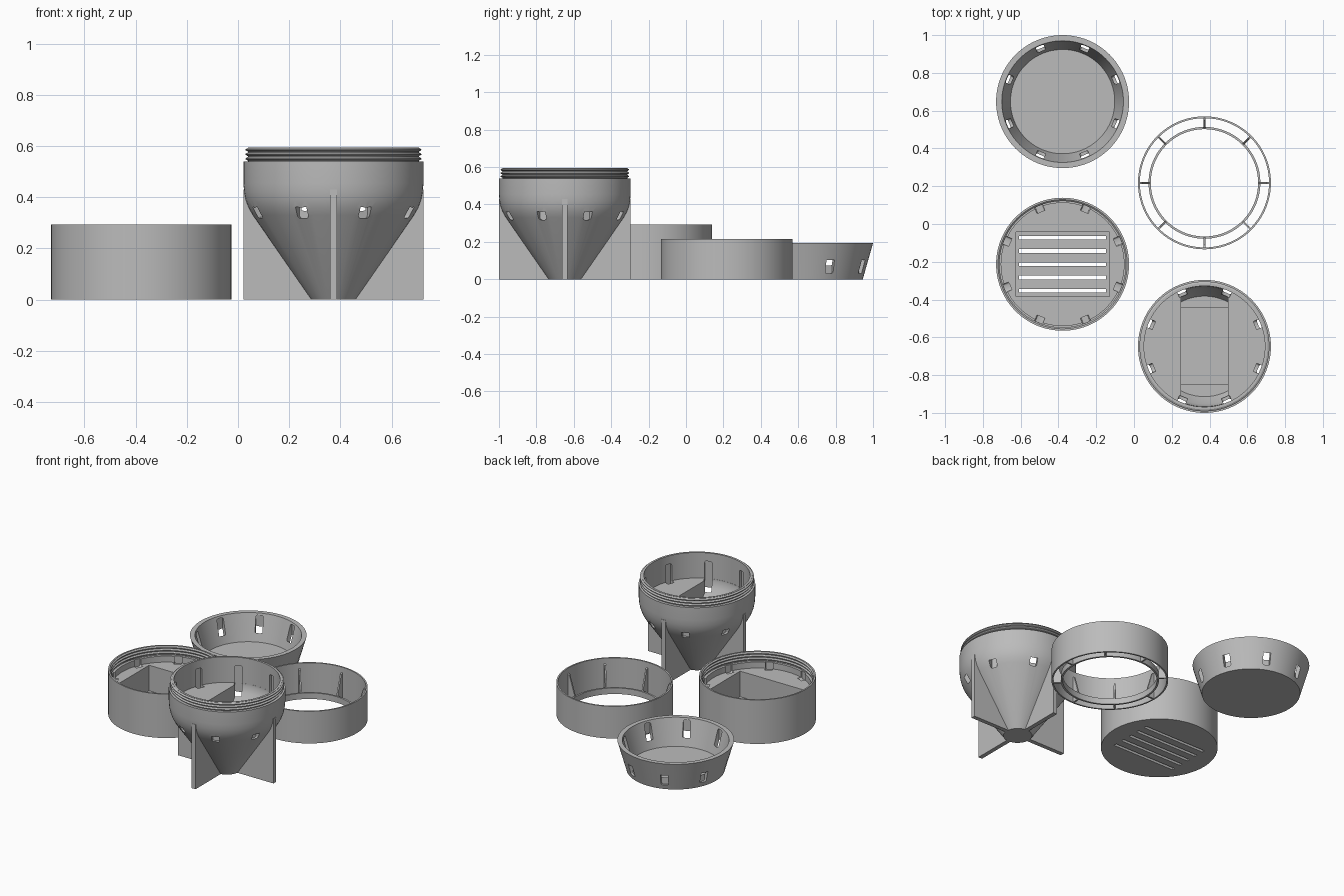
import bpy, bmesh, math
from mathutils import Matrix, Vector

cube = bpy.data.objects.get("Cube")
if cube:
    bpy.data.objects.remove(cube, do_unlink=True)

grey = bpy.data.materials.new("plain grey")
grey.use_nodes = True
colour = (0.5, 0.5, 0.5, 1)
grey.diffuse_color = colour
grey.node_tree.nodes["Principled BSDF"].inputs["Base Color"].default_value = colour

R = 0.352          # shared outer radius
EIGHTH = math.pi / 4


def make(name, bm, centre):
    bmesh.ops.recalc_face_normals(bm, faces=bm.faces)
    me = bpy.data.meshes.new(name)
    bm.to_mesh(me)
    bm.free()
    me.materials.append(grey)
    ob = bpy.data.objects.new(name, me)
    ob.location = (*centre, 0)
    bpy.context.collection.objects.link(ob)
    return ob


def lathe(name, profile, centre, closed=False):
    """Spin an (r, z) profile; closed profiles make rings."""
    bm = bmesh.new()
    vs = [bm.verts.new((r, 0, z)) for r, z in profile]
    pairs = list(zip(vs, vs[1:])) + ([(vs[-1], vs[0])] if closed else [])
    es = [bm.edges.new(p) for p in pairs]
    bmesh.ops.spin(bm, geom=vs + es, cent=(0, 0, 0), axis=(0, 0, 1),
                   angle=math.tau, steps=96)
    bmesh.ops.remove_doubles(bm, verts=bm.verts, dist=1e-5)
    return make(name, bm, centre)


def add_box(bm, lo, hi, round_off=0, turn=0):
    """Box between two corners, optionally rounded across x and turned about z."""
    lo, hi = Vector(lo), Vector(hi)
    vs = bmesh.ops.create_cube(bm, size=1)["verts"]
    for v in vs:
        v.co = Vector(a * b for a, b in zip(v.co, hi - lo)) + (lo + hi) / 2
    if round_off:
        es = {e for v in vs for e in v.link_edges
              if abs((e.verts[0].co - e.verts[1].co).x) > 1e-4}
        out = bmesh.ops.bevel(bm, geom=list(es), offset=round_off, segments=3,
                              profile=0.5, affect='EDGES')
        vs = list({v for v in vs if v.is_valid} | set(out["verts"]))
    bmesh.ops.rotate(bm, verts=vs, cent=(0, 0, 0),
                     matrix=Matrix.Rotation(turn, 3, 'Z'))


def boolean(ob, cutter, operation='DIFFERENCE'):
    mod = ob.modifiers.new("cut", 'BOOLEAN')
    mod.operation, mod.solver, mod.object = operation, 'EXACT', cutter
    bpy.context.view_layer.objects.active = ob
    bpy.ops.object.modifier_apply(modifier=mod.name)
    bpy.data.objects.remove(cutter, do_unlink=True)


def cut_boxes(ob, centre, boxes):
    for lo, hi in boxes:
        bm = bmesh.new()
        add_box(bm, lo, hi)
        boolean(ob, make("cutter", bm, centre))


def cut_slots(ob, centre, r0, r1, z0, z1):
    """Eight upright rounded slots inside the wall."""
    bm = bmesh.new()
    for k in range(8):
        add_box(bm, (r0, -0.023, z0), (r1, 0.023, z1), 0.011, (k + 0.5) * EIGHTH)
    boolean(ob, make("cutter", bm, centre))


def thread(crest, root, z0, z1, turns=3):
    """Zigzag of thread ridges, listed upwards."""
    step = (z1 - z0) / turns
    pts = []
    for i in range(turns):
        z = z0 + i * step
        pts += [(root, z + 0.1 * step), (crest, z + 0.45 * step),
                (crest, z + 0.6 * step), (root, z + 0.95 * step)]
    return pts


# Tapered bowl with slotted wall
bowl_at = (-0.378, 0.648)
bowl = lathe("tapered_bowl", [(0, 0), (0.297, 0), (R, 0.193), (0.322, 0.193),
                              (0.276, 0.02), (0, 0.02)], bowl_at)
cut_slots(bowl, bowl_at, 0.29, 0.326, 0.03, 0.18)

# Vented housing with internal thread and rectangular tray
house_at = (-0.378, -0.213)
house = lathe("vented_housing",
              [(0, 0), (R, 0), (R, 0.293), (0.342, 0.293)]
              + thread(0.334, 0.342, 0.235, 0.292)[::-1]
              + [(0.342, 0.23), (0.325, 0.23), (0.325, 0.19), (0, 0.19)], house_at)
cut_boxes(house, house_at, [((-0.247, -0.17, 0.02), (0.247, 0.17, 0.3))])
cut_boxes(house, house_at, [((-0.23, y * 0.07 - 0.01, -0.1), (0.23, y * 0.07 + 0.01, 0.1))
                            for y in range(-2, 3)])
cut_slots(house, house_at, 0.3, 0.333, 0.18, 0.245)

# Open collar: outer wall, low inner ring and eight ribs
collar_at = (0.373, 0.218)
collar = lathe("collar_wall", [(0.342, 0), (R, 0), (R, 0.214), (0.342, 0.214)],
               collar_at, True)
inner_ring = lathe("collar_inner_ring", [(0.284, 0), (0.296, 0), (0.296, 0.04),
                                         (0.284, 0.04)], collar_at, True)


def plates(name, outline, thickness, count, centre):
    """Radial plates of an (r, z) outline."""
    bm = bmesh.new()
    for k in range(count):
        rot = Matrix.Rotation(k * math.tau / count, 3, 'Z')
        face = bm.faces.new([bm.verts.new(rot @ Vector((r, -thickness / 2, z)))
                             for r, z in outline])
        out = bmesh.ops.extrude_face_region(bm, geom=[face], use_keep_orig=True)
        bmesh.ops.translate(bm, vec=rot @ Vector((0, thickness, 0)),
                            verts=[g for g in out["geom"]
                                   if isinstance(g, bmesh.types.BMVert)])
    return make(name, bm, centre)


plates("collar_ribs", [(0.29, 0), (0.346, 0), (0.346, 0.18), (0.33, 0.17),
                       (0.29, 0.04)], 0.01, 8, collar_at)

# Conical body with threaded neck
body_at = (0.373, -0.648)
body = lathe("conical_body",
             [(0, 0), (0.087, 0), (0.315, 0.33), (0.332, 0.36), (0.343, 0.39),
              (0.349, 0.42), (R, 0.455), (R, 0.54), (0.334, 0.54)]
             + thread(0.344, 0.334, 0.541, 0.594)
             + [(0.334, 0.595), (0.32, 0.595), (0.32, 0.425), (0, 0.425)], body_at)
# Channel across the body floor, with ends following the cone
channel = lathe("channel", [(0, 0.31), (0.266, 0.31), (0.305, 0.37), (0.319, 0.41),
                            (0.319, 0.45), (0, 0.45)], body_at)
bm = bmesh.new()
add_box(bm, (-0.125, -0.5, 0), (0.125, 0.5, 1))
boolean(channel, make("cutter", bm, body_at), 'INTERSECT')
boolean(body, channel)
cut_boxes(body, body_at, [((-0.125, -0.202, 0.25), (0.125, 0.202, 0.35))])
cut_slots(body, body_at, 0.29, 0.332, 0.318, 0.54)

# Four stabilising fins
plates("fins", [(0.04, 0), (R, 0), (R, 0.43), (0.345, 0.43), (0.327, 0.38),
                (0.27, 0.29)], 0.028, 4, body_at)

# Smooth round walls, crisp edges
for ob in (bowl, house, collar, inner_ring, body):
    bpy.ops.object.select_all(action='DESELECT')
    ob.select_set(True)
    bpy.context.view_layer.objects.active = ob
    bpy.ops.object.shade_smooth_by_angle(angle=math.radians(30))
